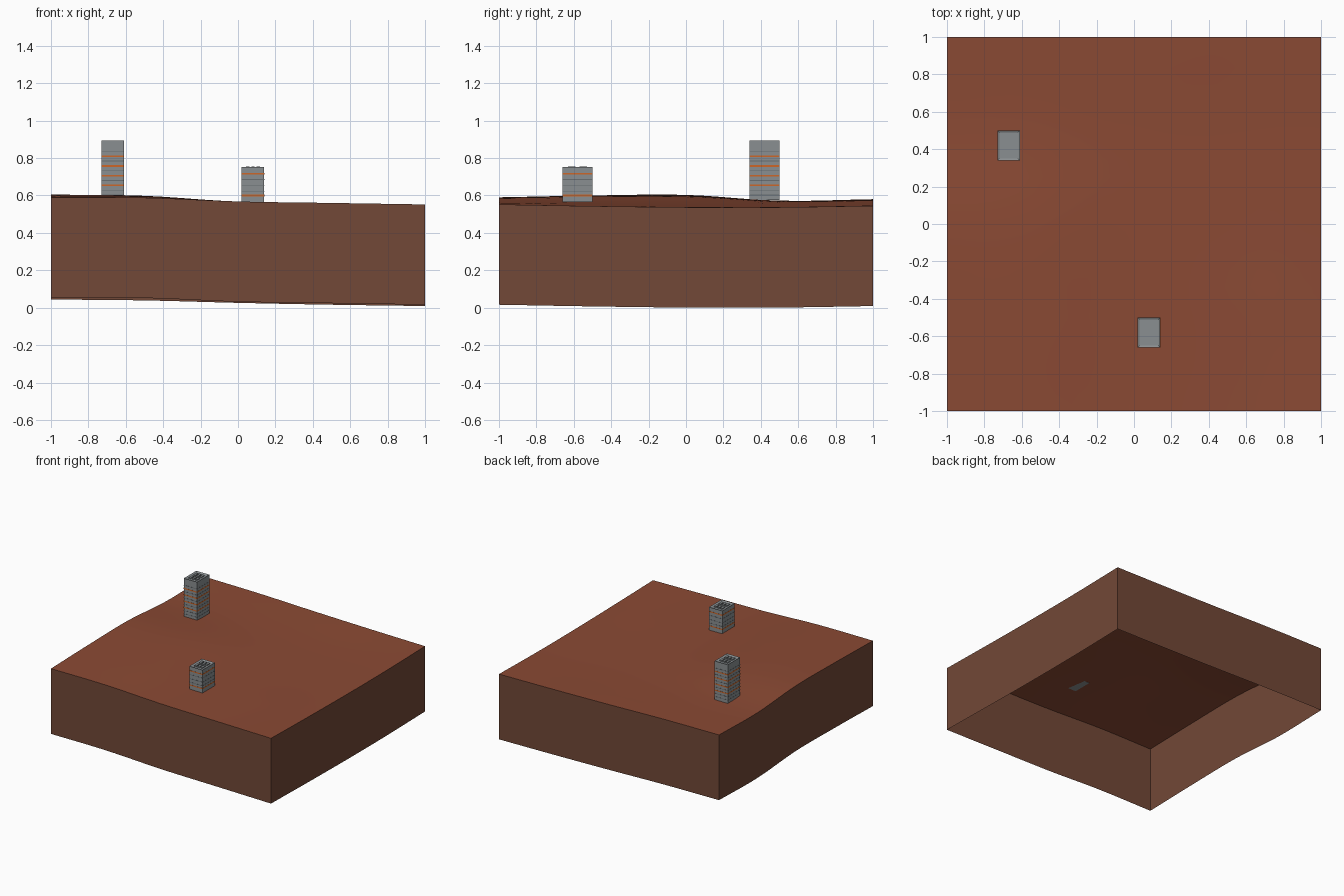
import bpy, bmesh, math
from mathutils import Vector

cube = bpy.data.objects.get("Cube")
if cube:
    bpy.data.objects.remove(cube, do_unlink=True)


def make_material(name, srgb):
    linear = [(c / 255 / 12.92) if c < 11 else ((c / 255 + 0.055) / 1.055) ** 2.4 for c in srgb]
    mat = bpy.data.materials.new(name)
    mat.use_nodes = True
    mat.diffuse_color = (*linear, 1)
    mat.node_tree.nodes["Principled BSDF"].inputs["Base Color"].default_value = (*linear, 1)
    return mat


soil = make_material("red soil", (139, 74, 52))
earth = make_material("brown earth", (114, 72, 55))
concrete = make_material("grey concrete", (138, 143, 145))
seam = make_material("dark grey seam", (104, 109, 112))
orange = make_material("orange band", (205, 102, 40))

# Ground heights at a coarse grid, rows running front to back
HEIGHTS = [
    [0.590, 0.588, 0.568, 0.560, 0.552],
    [0.600, 0.596, 0.567, 0.553, 0.543],
    [0.603, 0.596, 0.563, 0.545, 0.537],
    [0.572, 0.571, 0.555, 0.542, 0.537],
    [0.580, 0.575, 0.562, 0.552, 0.545],
]


def spline(values, t):
    """Smooth curve through evenly spaced values, t from -1 to 1."""
    s = (t + 1) * 2
    i = min(max(int(s), 0), 3)
    f = s - i
    b, c = values[i], values[i + 1]
    a = values[i - 1] if i > 0 else 2 * b - c
    d = values[i + 2] if i < 3 else 2 * c - b
    return b + f / 2 * (c - a + f * (2 * a - 5 * b + 4 * c - d + f * (3 * (b - c) + d - a)))


def ground(x, y):
    return spline([spline(row, x) for row in HEIGHTS], y)


def finish(bm, name, mats):
    mesh = bpy.data.meshes.new(name)
    bm.to_mesh(mesh)
    bm.free()
    for mat in mats:
        mesh.materials.append(mat)
    obj = bpy.data.objects.new(name, mesh)
    bpy.context.collection.objects.link(obj)
    return obj


def add_box(bm, center, size, index=0):
    verts = bmesh.ops.create_cube(bm, size=1)["verts"]
    for v in verts:
        v.co = Vector(center) + v.co * Vector(size)
    for face in {f for v in verts for f in v.link_faces}:
        face.material_index = index


# Terrain sheet with a hanging skirt, open underneath
bm = bmesh.new()
bmesh.ops.create_grid(bm, x_segments=24, y_segments=24, size=1)
for v in bm.verts:
    v.co.z = ground(v.co.x, v.co.y)
depth = min(v.co.z for v in bm.verts)
rim = [e for e in bm.edges if e.is_boundary]
skirt = bmesh.ops.extrude_edge_only(bm, edges=rim)["geom"]
for item in skirt:
    if isinstance(item, bmesh.types.BMVert):
        item.co.z -= depth
    elif isinstance(item, bmesh.types.BMFace):
        item.material_index = 1
bm.normal_update()
for face in bm.faces:
    mid = face.calc_center_median()
    outward = Vector((mid.x, mid.y, 0)) if face.material_index else Vector((0, 0, 1))
    if face.normal.dot(outward) < 0:
        face.normal_flip()
terrain = finish(bm, "terrain", [soil, earth])
bpy.context.view_layer.objects.active = terrain
terrain.select_set(True)
bpy.ops.object.shade_smooth_by_angle(angle=math.radians(30))
terrain.select_set(False)

WIDTH, LENGTH = 0.12, 0.16


def tower(name, x, y, top, bands, seams):
    base = ground(x, y)
    # Main block with a low raised roof rim
    bm = bmesh.new()
    add_box(bm, (x, y, (base + top) / 2), (WIDTH, LENGTH, top - base))
    roof = max(bm.faces, key=lambda f: f.calc_center_median().z)
    bmesh.ops.inset_region(bm, faces=[roof], thickness=0.015)
    bmesh.ops.translate(bm, verts=roof.verts, vec=(0, 0, -0.006))
    finish(bm, name, [concrete])

    # Floor bands wrapped round the walls
    bm = bmesh.new()
    for index, levels, height in ((0, bands, 0.009), (1, seams, 0.004)):
        for z in levels:
            add_box(bm, (x, y, z), (WIDTH + 0.002, LENGTH + 0.002, height), index)
    finish(bm, name + "_bands", [orange, seam])

    # Roof units
    bm = bmesh.new()
    for i in (-1, 0, 1):
        for j in (-1, 1):
            add_box(bm, (x + i * 0.028, y + j * 0.03, top - 0.002), (0.018, 0.04, 0.008))
    finish(bm, name + "_roof_units", [concrete])


tower("tall_tower", -0.67, 0.42, 0.893, [0.654, 0.706, 0.758, 0.81], [0.602, 0.628, 0.68, 0.732, 0.784, 0.836])
tower("short_tower", 0.08, -0.58, 0.753, [0.6, 0.717], [0.623, 0.652, 0.686])
